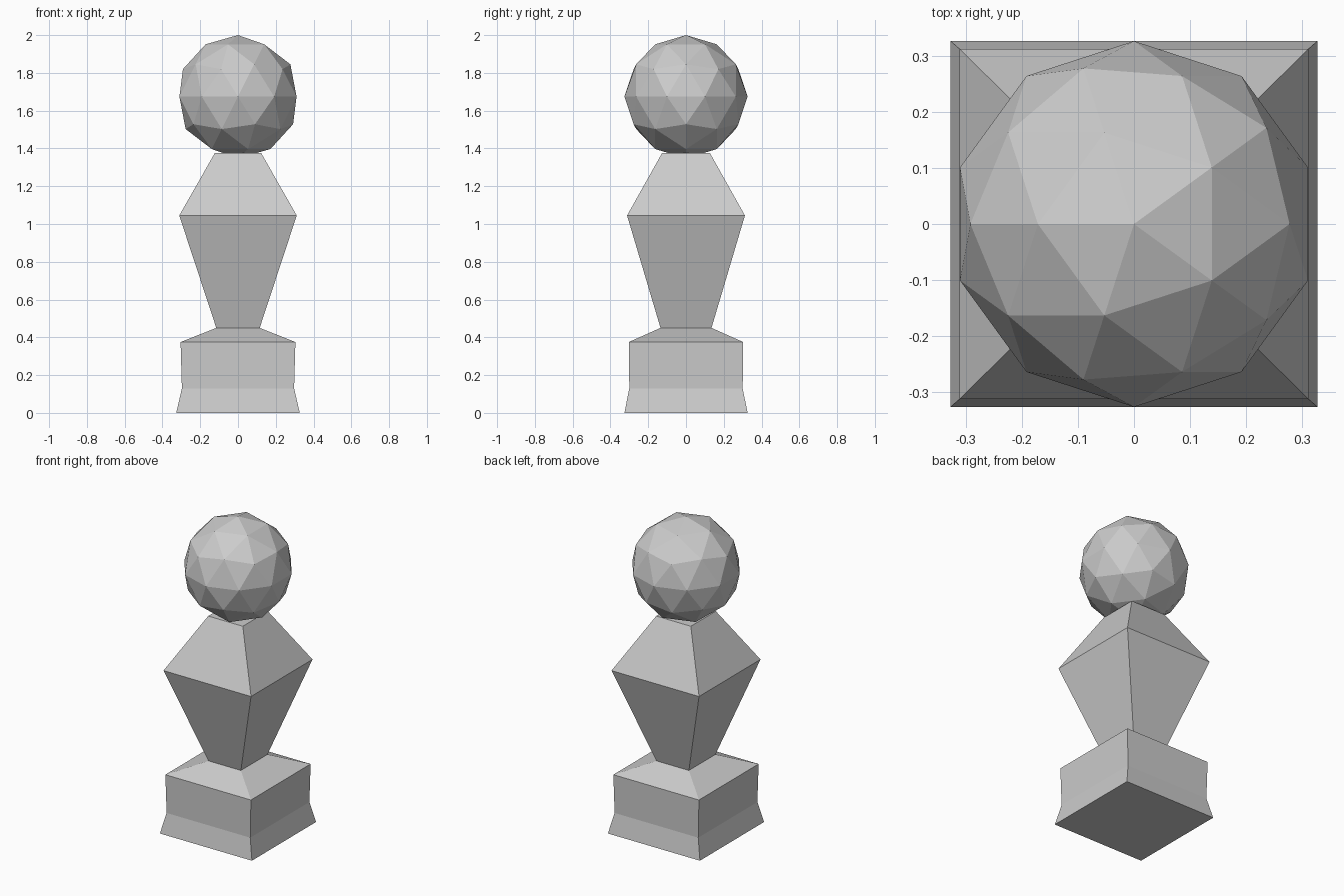
import bpy, bmesh, math

if "Cube" in bpy.data.objects:
    bpy.data.objects.remove(bpy.data.objects["Cube"])

# Square pedestal levels: z, half width x, half width y
LEVELS = [
    (0.00, 0.327, 0.326),
    (0.13, 0.297, 0.300),
    (0.375, 0.304, 0.303),
    (0.45, 0.115, 0.135),
    (1.045, 0.311, 0.312),
    (1.375, 0.123, 0.127),
]


def square_loft(name, levels):
    bm = bmesh.new()
    rings = [[bm.verts.new((sx * hx, sy * hy, z))
              for sx, sy in ((-1, -1), (1, -1), (1, 1), (-1, 1))]
             for z, hx, hy in levels]
    for low, high in zip(rings, rings[1:]):
        for i in range(4):
            j = (i + 1) % 4
            bm.faces.new((low[i], low[j], high[j], high[i]))
    bm.faces.new(rings[0][::-1])
    bm.faces.new(rings[-1])
    mesh = bpy.data.meshes.new(name)
    bm.to_mesh(mesh)
    bm.free()
    obj = bpy.data.objects.new(name, mesh)
    bpy.context.collection.objects.link(obj)
    return obj


# Flared foot, block and diamond-shaped shaft
square_loft("pedestal", LEVELS)

# Faceted ball on top
bpy.ops.mesh.primitive_ico_sphere_add(subdivisions=2, radius=0.326,
                                      location=(0, 0, 1.674),
                                      rotation=(0, 0, math.pi))
bpy.context.object.name = "ball"
